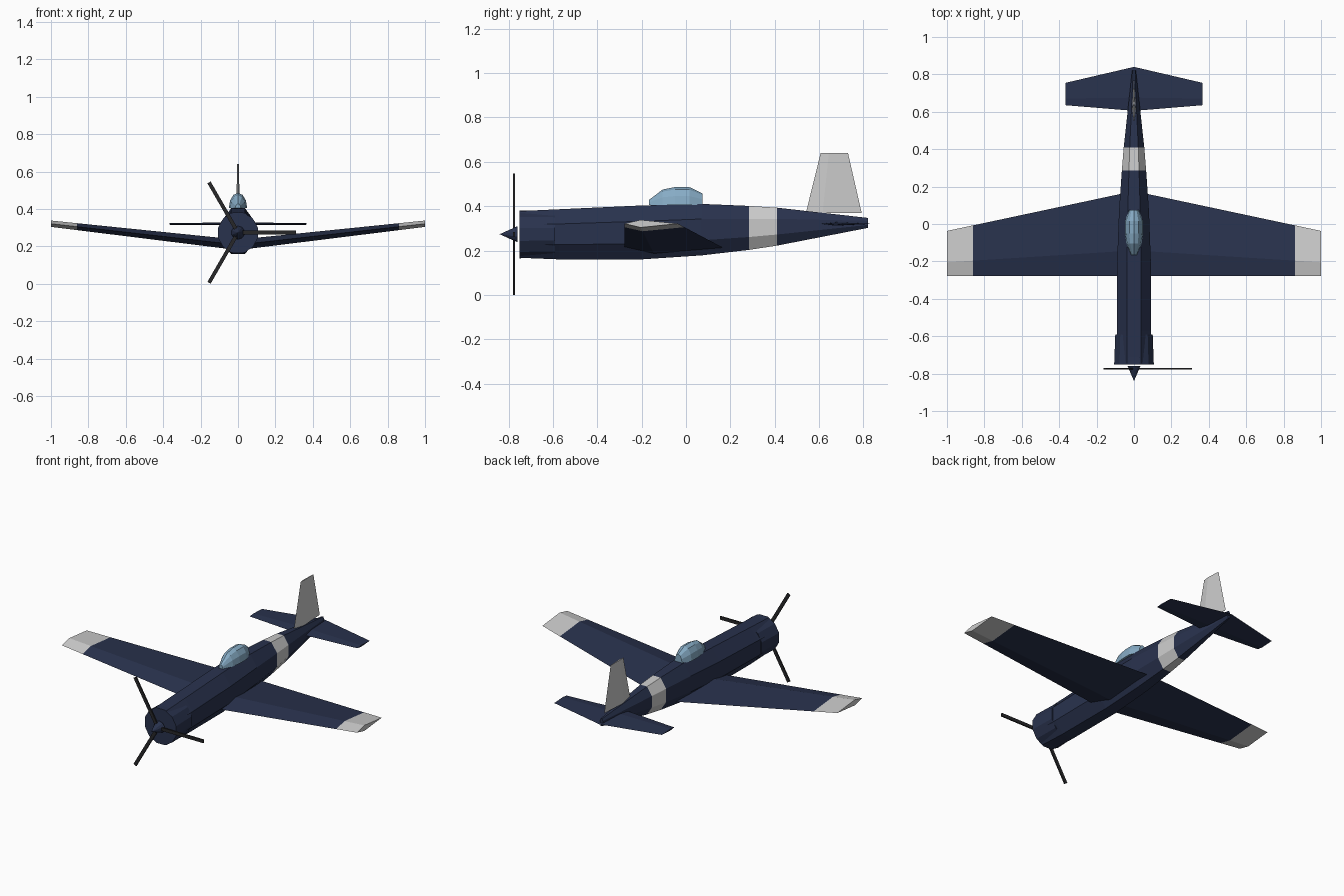
import bpy, bmesh, math
from mathutils import Matrix, Vector

if "Cube" in bpy.data.objects:
    bpy.data.objects.remove(bpy.data.objects["Cube"])


def mat(name, rgb):
    m = bpy.data.materials.new(name)
    m.diffuse_color = (*rgb, 1)
    m.use_nodes = True
    m.node_tree.nodes["Principled BSDF"].inputs["Base Color"].default_value = m.diffuse_color
    return m


NAVY = mat("navy", (0.022, 0.032, 0.075))
GLASS = mat("glass", (0.24, 0.41, 0.56))
BLACK = mat("black", (0.02, 0.02, 0.022))


def finish(name, bm, material=None, mirror=False):
    bmesh.ops.recalc_face_normals(bm, faces=bm.faces)
    me = bpy.data.meshes.new(name)
    bm.to_mesh(me)
    bm.free()
    ob = bpy.data.objects.new(name, me)
    bpy.context.collection.objects.link(ob)
    if material:
        me.materials.append(material)
    if mirror:
        ob.modifiers.new("mirror", 'MIRROR')
    return ob


def loft(name, rings, material=None, mirror=False):
    """Skin a list of equal-length point rings and cap both ends."""
    bm = bmesh.new()
    vs = [[bm.verts.new(p) for p in r] for r in rings]
    n = len(vs[0])
    for a, b in zip(vs, vs[1:]):
        for i in range(n):
            j = (i + 1) % n
            bm.faces.new((a[i], a[j], b[j], b[i]))
    bm.faces.new(vs[0])
    bm.faces.new(vs[-1])
    return finish(name, bm, material, mirror)


def hull_ring(y, bottom, top, half_width, n=8):
    """Flat-topped polygon section whose outer flats touch the given sizes."""
    k = 1 / math.cos(math.pi / n)
    zc, rz = (top + bottom) / 2, (top - bottom) / 2
    ang = [(i + 0.5) * 2 * math.pi / n for i in range(n)]
    return [(half_width * k * math.cos(a), y, zc + rz * k * math.sin(a)) for a in ang]


def foil(le, te, thick):
    """Diamond aerofoil outline as (chord position, thickness offset)."""
    m = le + 0.3 * (te - le)
    return [(le, 0), (m, thick / 2), (te, 0), (m, -thick / 2)]


# Fuselage in three lengths: body, pale band, tail
stations = [(-0.745, 0.167, 0.378, 0.093), (-0.57, 0.16, 0.386, 0.092),
            (-0.2, 0.16, 0.403, 0.09), (0.07, 0.178, 0.41, 0.08),
            (0.285, 0.203, 0.401, 0.065), (0.41, 0.222, 0.393, 0.055),
            (0.82, 0.302, 0.347, 0.01)]
hull = [hull_ring(*s) for s in stations]
loft("fuselage_body", hull[:5], NAVY)
loft("fuselage_band", hull[4:6])
loft("fuselage_tail", hull[5:], NAVY)

# Engine cowl
loft("engine_cowl", [hull_ring(-0.75, 0.165, 0.38, 0.106, 12),
                     hull_ring(-0.59, 0.168, 0.378, 0.1, 12)], NAVY)


# Wing with dihedral and straight leading edge, pale tips
def wing_ring(x):
    t = abs(x)
    return [(x, y, 0.208 + 0.113 * t + dz)
            for y, dz in foil(-0.277, 0.176 - 0.213 * t, 0.056 - 0.022 * t)]


loft("wing", [wing_ring(x) for x in (-0.86, 0, 0.86)], NAVY)
loft("wing_tip", [wing_ring(x) for x in (0.86, 1)], mirror=True)

# Tailplane and fin
loft("tailplane", [[(x, y, 0.32 + dz) for y, dz in foil(le, te, th)]
                   for x, le, te, th in ((-0.365, 0.635, 0.755, 0.009),
                                         (0, 0.605, 0.84, 0.016),
                                         (0.365, 0.635, 0.755, 0.009))], NAVY)
loft("fin", [[(dx, y, z) for y, dx in foil(le, te, th)]
             for z, le, te, th in ((0.368, 0.54, 0.792, 0.02),
                                   (0.64, 0.607, 0.73, 0.009))])

# Canopy
canopy = []
for y, w, top in ((-0.167, 0.014, 0.428), (-0.105, 0.041, 0.475), (-0.05, 0.049, 0.486),
                  (0.015, 0.049, 0.486), (0.075, 0.026, 0.457)):
    canopy.append([(w * math.cos(i * math.pi / 6), y,
                    0.405 + (top - 0.405) * math.sin(i * math.pi / 6)) for i in range(7)])
loft("canopy", canopy, GLASS)

# Propeller spinner
HUB = Vector((0, -0.775, 0.2735))
bm = bmesh.new()
bmesh.ops.create_cone(bm, cap_ends=True, segments=10, radius1=0.036, radius2=0, depth=0.08,
                      matrix=Matrix.Translation((0, -0.8, HUB.z)) @ Matrix.Rotation(math.pi / 2, 4, 'X'))
finish("spinner", bm, NAVY)

# Three propeller blades
for i in range(3):
    bm = bmesh.new()
    bmesh.ops.create_cube(bm, size=1, matrix=Matrix.Translation(HUB)
                          @ Matrix.Rotation(i * math.tau / 3, 4, 'Y')
                          @ Matrix.Translation((0.155, 0, 0))
                          @ Matrix.Diagonal((0.31, 0.008, 0.02, 1)))
    finish(f"propeller_blade_{i + 1}", bm, BLACK)
